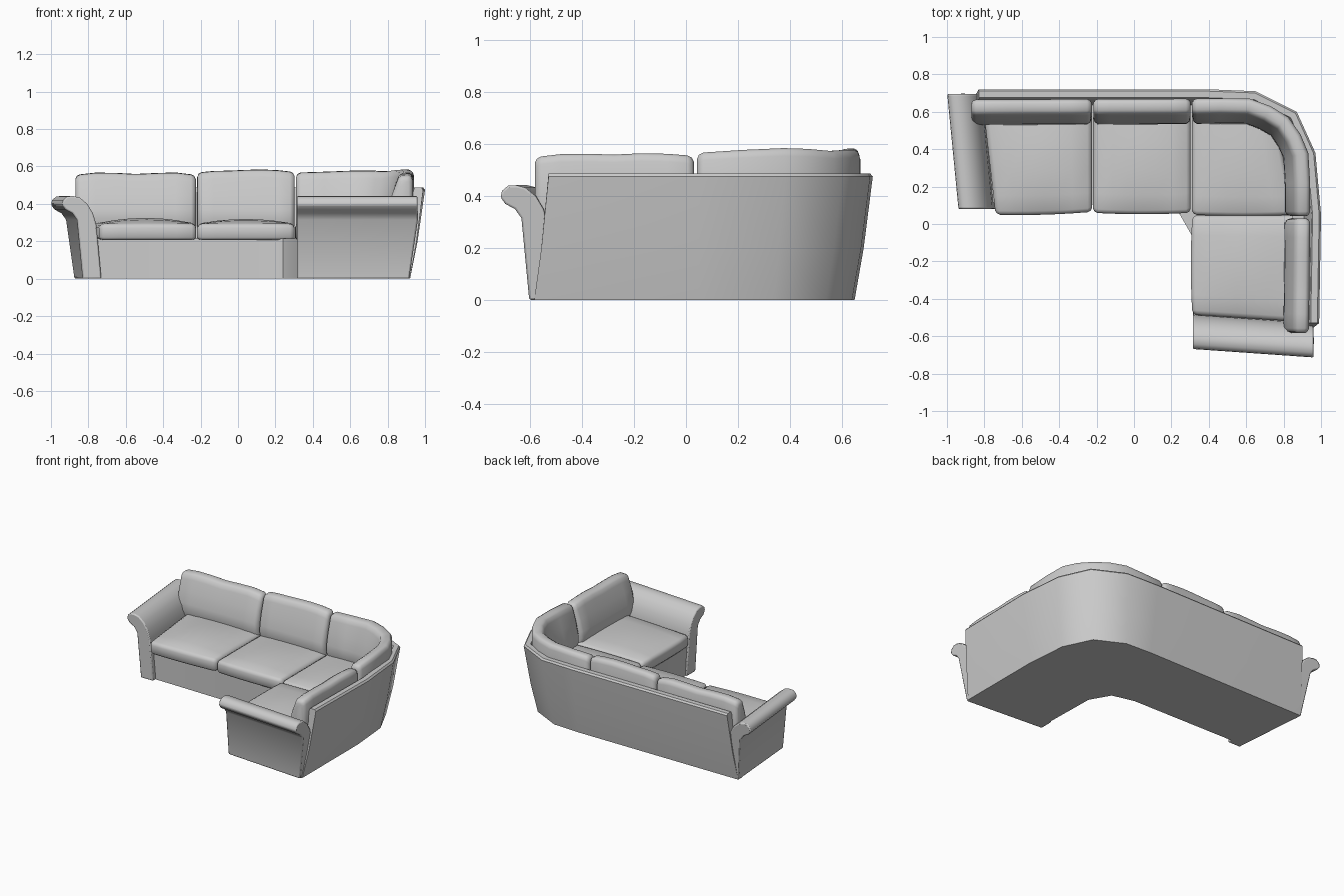
import bpy, bmesh
from mathutils import Vector as V

if "Cube" in bpy.data.objects:
    bpy.data.objects.remove(bpy.data.objects["Cube"])


def finish(name, bm, bevel=0.0, angle=0.7):
    bmesh.ops.recalc_face_normals(bm, faces=bm.faces)
    me = bpy.data.meshes.new(name)
    bm.to_mesh(me)
    bm.free()
    ob = bpy.data.objects.new(name, me)
    bpy.context.collection.objects.link(ob)
    bpy.ops.object.select_all(action='DESELECT')
    ob.select_set(True)
    bpy.context.view_layer.objects.active = ob
    bpy.ops.object.shade_smooth_by_angle(angle=angle)
    if bevel:
        m = ob.modifiers.new("soft_edges", 'BEVEL')
        m.width, m.segments, m.limit_method, m.angle_limit = bevel, 2, 'ANGLE', 0.8
    return ob


def loft(name, rings, bevel=0.0, angle=0.7):
    """Skin closed rings of equal length and cap both ends."""
    bm = bmesh.new()
    vs = [[bm.verts.new(p) for p in r] for r in rings]
    n = len(vs[0])
    for a, b in zip(vs, vs[1:]):
        for i in range(n):
            j = (i + 1) % n
            bm.faces.new((a[i], a[j], b[j], b[i]))
    bm.faces.new(vs[0])
    bm.faces.new(vs[-1])
    return finish(name, bm, bevel, angle)


def inward(path):
    """Normals to the right of the path direction, averaged at corners."""
    out = []
    for i in range(len(path)):
        d = (path[min(i + 1, len(path) - 1)] - path[max(i - 1, 0)]).normalized()
        out.append(V((d.y, -d.x)))
    return out


# Flared back shell wrapping round the outer corner
top = [V(p) for p in ((-.83, .72), (.4, .72), (.65, .71), (.87, .60),
                      (.97, .38), (1.0, .05), (.99, -.53))]
low = [V(p) for p in ((-.87, .65), (.4, .65), (.60, .64), (.80, .54),
                      (.895, .34), (.92, .05), (.92, -.585))]
section = ((0, 0, 0), (.5, 0, .2), (1, 0, .475), (1, .01, .487),
           (1, .045, .487), (1, .052, .475), (.5, .052, .2), (0, .052, 0))
rings = []
for t, l, n in zip(top, low, inward(top)):
    rings.append([(*(l.lerp(t, w) + n * d), z) for w, d, z in section])
loft("back_shell", rings, angle=0.75)

# L-shaped base with chamfered inner corner
inner = [V(p) for p in ((.33, -.53), (.32, -.08), (.24, .06), (.08, .10), (-.79, .115))]
outline = [l + n * .01 for l, n in zip(low, inward(low))] + inner
loft("base", [[(*p, z) for p in outline] for z in (0, .215)], angle=0.5)

# Rolled arms: (distance outward, height) profile swept along the arm
arm_profile = ((.73, 0), (.757, .29), (.775, .35), (.805, .40), (.845, .433), (.88, .442),
               (.912, .44), (.935, .42), (.94, .395), (.922, .37), (.885, .35),
               (.86, .315), (.83, 0))


def arm(name, place, start, end, splay):
    rings = []
    for f in (0, 1):
        ring = []
        for u, z in arm_profile:
            k = min(z / .3, 1)
            t = start + f * (end + .045 * k - start)
            ring.append(place(u + f * (.045 + splay * k), t, z))
        rings.append(ring)
    loft(name, rings, bevel=.008)


arm("left_arm", lambda u, t, z: (-u, t, z), .08, .65, .015)
arm("front_arm", lambda u, t, z: (t, .27 - u, z), .315, .915, .0)


# Crowned seat cushions given by front-left, front-right, back-right, back-left
def seat(name, fl, fr, br, bl, crown):
    fl, fr, br, bl = map(V, (fl, fr, br, bl))
    prof = ((.02, 0, 0), (0, .15, 0), (0, .75, 0), (.012, .93, 0), (.04, 1, .1),
            (.2, 1, .7), (.45, 1, 1), (.75, 1, .8), (1, 1, .2), (1, 0, 0))
    rings = []
    for s in (0, .015, .045, .2, .35, .5, .65, .8, .955, .985, 1):
        e = {0: 1, 1: 1, .015: .35, .985: .35}.get(s, 0)
        a, b = fl.lerp(fr, s), bl.lerp(br, s)
        bulge = 4 * s * (1 - s)
        ring = []
        for t, h, c in prof:
            tt = t + (.04 * e - .015 * bulge) * (1 - t)
            z = .208 + .01 * e + h * (.085 - .03 * e) + c * crown * bulge
            ring.append((*a.lerp(b, tt), z))
        rings.append(ring)
    loft(name, rings, angle=1.0)


seat("seat_left", (-.74, .05), (-.224, .065), (-.224, .57), (-.80, .57), .032)
seat("seat_middle", (-.218, .06), (.303, .06), (.303, .57), (-.218, .57), .026)
seat("seat_corner", (.31, .05), (.86, .05), (.76, .55), (.31, .56), .02)
seat("seat_right", (.312, .046), (.312, -.485), (.85, -.52), (.85, .046), .026)


# Back cushions: puffy section carried along a path, tops give the wavy height
def back_cushion(name, path, tops):
    path = [V(p) for p in path]
    nrm = inward(path)
    d0, d1 = (path[1] - path[0]).normalized(), (path[-2] - path[-1]).normalized()
    st = [(path[0], nrm[0], tops[0], 1)]
    st += [(path[0] + d0 * .008, nrm[0], tops[0], .35), (path[0] + d0 * .025, nrm[0], tops[0], 0)]
    st += [(p, n, h, 0) for p, n, h in zip(path, nrm, tops)][1:-1]
    st += [(path[-1] + d1 * .025, nrm[-1], tops[-1], 0), (path[-1] + d1 * .008, nrm[-1], tops[-1], .35)]
    st += [(path[-1], nrm[-1], tops[-1], 1)]
    rings = []
    for p, n, h, e in st:
        h -= .025 * e
        prof = ((.01, .28), (0, .32), (0, h - .03), (.008, h - .008), (.022, h),
                (.06, h - .002), (.077, h - .012), (.088, h - .04), (.112, .45),
                (.132, .37), (.136, .32), (.125, .28))
        rings.append([(*(p + n * (d + e * .4 * (.05 - d))), z) for d, z in prof])
    loft(name, rings, angle=1.0)


def straight(a, b, n=6):
    return [V(a).lerp(V(b), i / n) for i in range(n + 1)]


back_cushion("back_cushion_left", straight((-.87, .665), (-.226, .668)),
             (.558, .567, .566, .56, .565, .568, .558))
back_cushion("back_cushion_middle", straight((-.218, .668), (.303, .67)),
             (.57, .576, .578, .582, .584, .58, .573))
back_cushion("back_cushion_corner",
             ((.31, .67), (.46, .672), (.62, .67), (.73, .63), (.825, .572),
              (.89, .48), (.932, .38), (.942, .22), (.942, .042)),
             (.568, .572, .578, .578, .574, .582, .585, .578, .568))
back_cushion("back_cushion_right", straight((.942, .03), (.935, -.583)),
             (.557, .563, .565, .56, .563, .562, .553))
